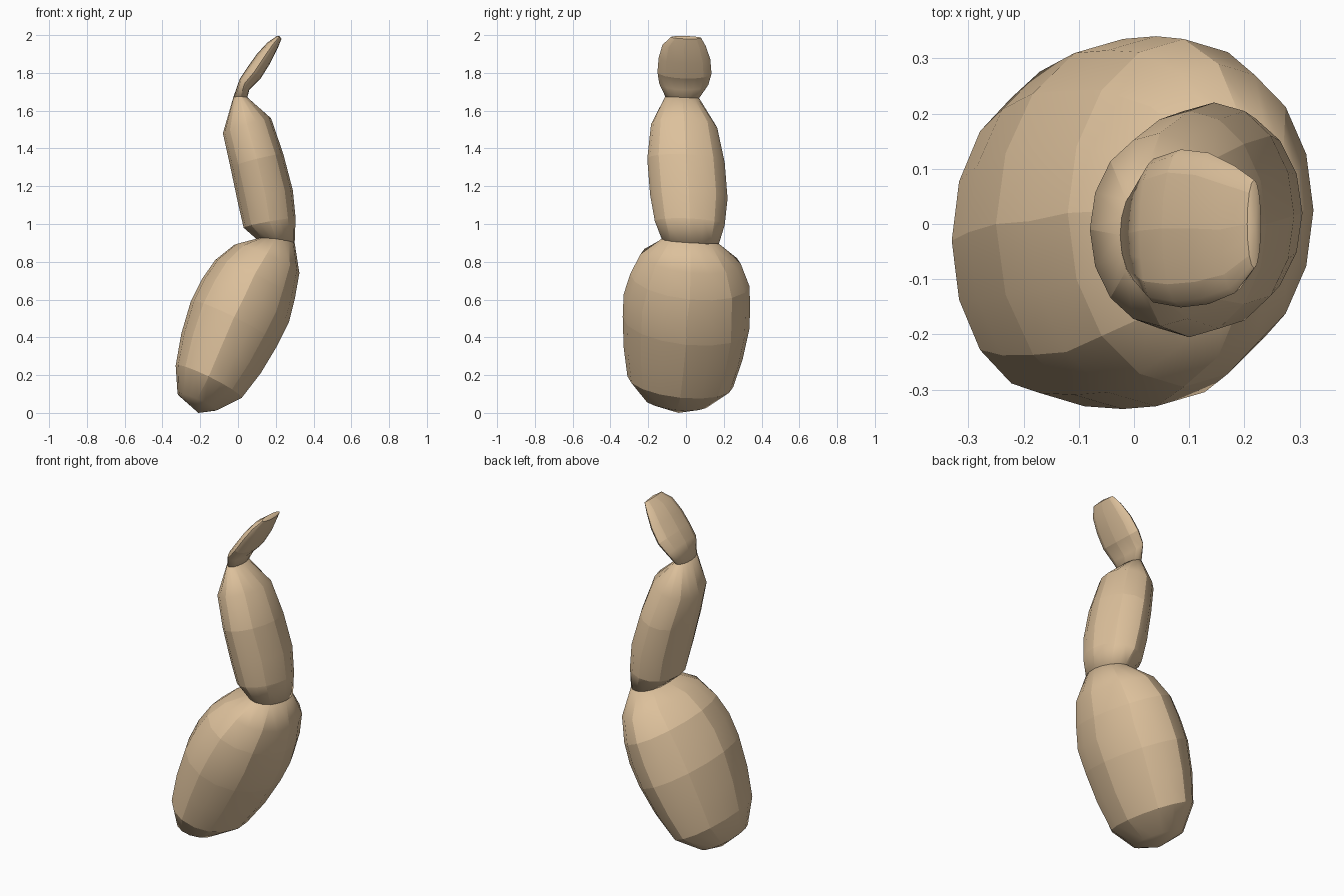
import bpy, bmesh, math
from mathutils import Vector

SIDES = 16


def segment(name, rings, bottom, top, tilt, crease):
    """Loft ellipses. Ring = left x, left z, right x, right z, half depth, centre y."""
    bm = bmesh.new()
    loops = []
    for lx, lz, rx, rz, hw, cy in rings:
        c = Vector(((lx + rx) / 2, cy, (lz + rz) / 2))
        u = Vector(((lx - rx) / 2, 0, (lz - rz) / 2))
        v = Vector((0, hw, -tilt * hw))
        angles = [2 * math.pi * j / SIDES for j in range(SIDES)]
        loops.append([bm.verts.new(c + u * math.cos(a) + v * math.sin(a)) for a in angles])
    for a, b in zip(loops, loops[1:]):
        for j in range(SIDES):
            k = (j + 1) % SIDES
            bm.faces.new((a[j], a[k], b[k], b[j]))
    # close both ends with a fan
    for loop, pole in ((loops[0], bottom), (loops[-1], top)):
        p = bm.verts.new(pole)
        for j in range(SIDES):
            bm.faces.new((loop[j], loop[(j + 1) % SIDES], p))
    bmesh.ops.recalc_face_normals(bm, faces=bm.faces)
    for f in bm.faces:
        f.smooth = True
    # faceted panels: every second lengthwise edge and the listed rings
    for i, loop in enumerate(loops):
        for j in range(SIDES):
            if i in crease:
                bm.edges.get((loop[j], loop[(j + 1) % SIDES])).smooth = False
            if i + 1 < len(loops) and j % 2 == 0:
                bm.edges.get((loop[j], loops[i + 1][j])).smooth = False
    me = bpy.data.meshes.new(name)
    bm.to_mesh(me)
    bm.free()
    me.materials.append(mat)
    ob = bpy.data.objects.new(name, me)
    bpy.context.collection.objects.link(ob)


mat = bpy.data.materials.new("tan")
mat.diffuse_color = (0.72, 0.53, 0.33, 1)

# large leaning base
segment("lower_segment", [
    (-0.32, 0.10, -0.11, 0.015, 0.17, -0.05),
    (-0.33, 0.25, 0.02, 0.08, 0.28, -0.03),
    (-0.30, 0.42, 0.12, 0.21, 0.315, -0.015),
    (-0.25, 0.59, 0.21, 0.36, 0.335, 0.0),
    (-0.19, 0.71, 0.27, 0.48, 0.335, 0.005),
    (-0.12, 0.81, 0.30, 0.60, 0.315, 0.02),
    (-0.02, 0.89, 0.325, 0.74, 0.265, 0.025),
    (0.10, 0.92, 0.30, 0.90, 0.15, 0.025),
], (-0.21, -0.04, 0.0), (0.2, 0.025, 0.92), 0.1, (1, 3, 5))

# middle segment leaning the other way
segment("middle_segment", [
    (0.11, 0.91, 0.30, 0.90, 0.15, 0.025),
    (0.03, 0.98, 0.305, 1.03, 0.185, 0.02),
    (0.00, 1.11, 0.29, 1.18, 0.205, 0.015),
    (-0.04, 1.30, 0.24, 1.37, 0.205, 0.0),
    (-0.08, 1.48, 0.175, 1.56, 0.175, -0.01),
    (-0.025, 1.67, 0.05, 1.67, 0.09, -0.02),
], (0.2, 0.025, 0.9), (0.01, -0.02, 1.68), 0.05, (1, 3))

# thin flat tip pad
segment("top_pad", [
    (-0.025, 1.67, 0.045, 1.655, 0.085, -0.02),
    (0.01, 1.77, 0.06, 1.71, 0.13, -0.012),
    (0.05, 1.83, 0.12, 1.77, 0.143, -0.008),
    (0.10, 1.90, 0.17, 1.85, 0.137, -0.008),
    (0.155, 1.96, 0.21, 1.93, 0.115, -0.01),
    (0.205, 1.995, 0.23, 1.98, 0.08, 0.0),
], (0.01, -0.02, 1.65), (0.22, 0.0, 1.995), 0.03, (2, 5))
